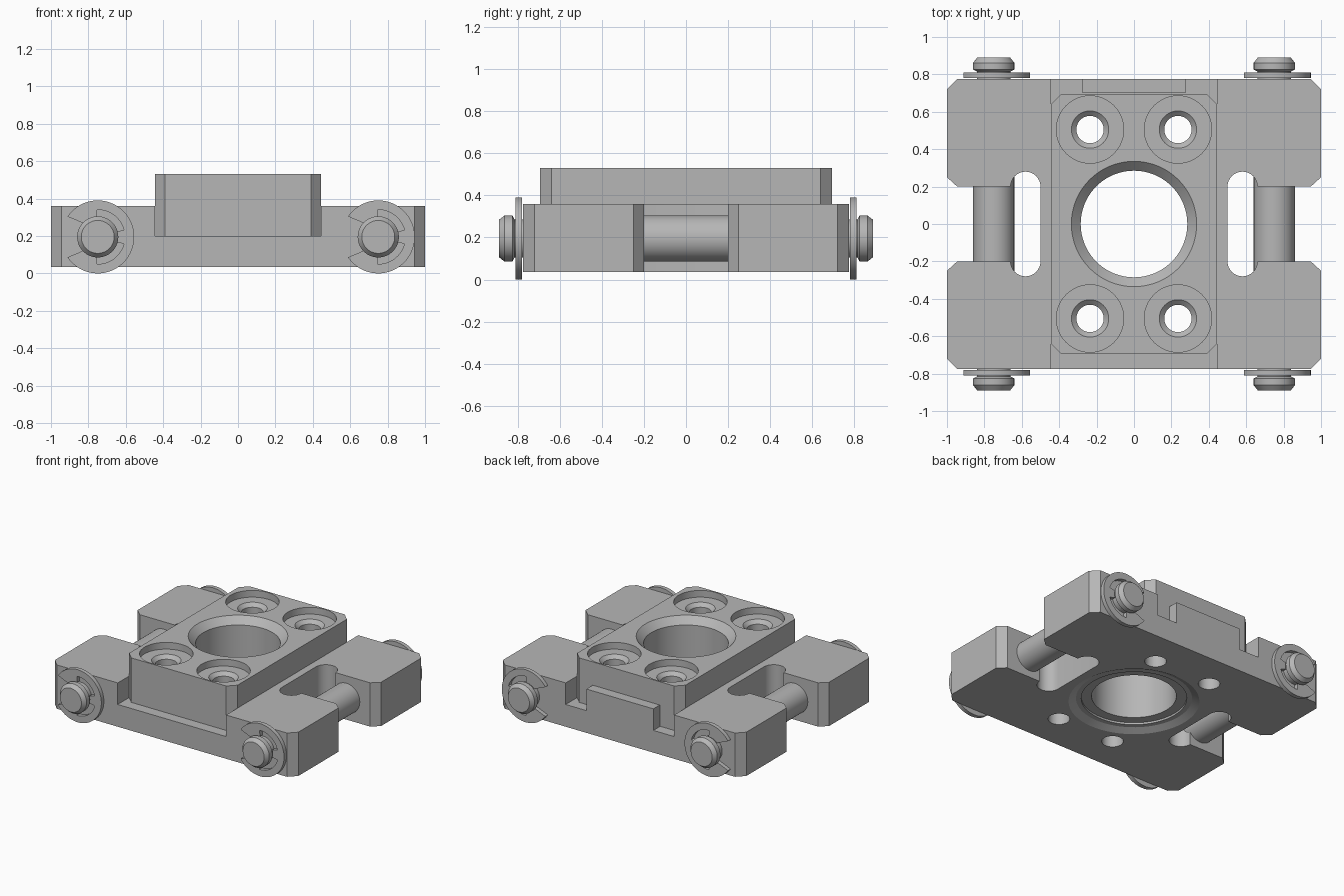
import bpy, bmesh, math
from mathutils import Matrix

if "Cube" in bpy.data.objects:
    bpy.data.objects.remove(bpy.data.objects["Cube"], do_unlink=True)

GREY = 0.47
metal = bpy.data.materials.new("grey_metal")
metal.use_nodes = True
metal.diffuse_color = (GREY, GREY, GREY, 1)
metal.node_tree.nodes["Principled BSDF"].inputs["Base Color"].default_value = (GREY, GREY, GREY, 1)


def finish(name, bm, matrix=None):
    """Turn a bmesh into a named metal object."""
    bmesh.ops.recalc_face_normals(bm, faces=bm.faces)
    if matrix:
        bm.transform(matrix)
    mesh = bpy.data.meshes.new(name)
    bm.to_mesh(mesh)
    bm.free()
    mesh.materials.append(metal)
    obj = bpy.data.objects.new(name, mesh)
    bpy.context.collection.objects.link(obj)
    return obj


def prism(name, outline, z0, z1, matrix=None):
    """Extrude a flat outline from z0 to z1."""
    bm = bmesh.new()
    face = bm.faces.new([bm.verts.new((x, y, z0)) for x, y in outline])
    top = bmesh.ops.extrude_face_region(bm, geom=[face])["geom"]
    verts = [v for v in top if isinstance(v, bmesh.types.BMVert)]
    bmesh.ops.translate(bm, verts=verts, vec=(0, 0, z1 - z0))
    return finish(name, bm, matrix)


def box(name, x0, x1, y0, y1, z0, z1):
    return prism(name, [(x0, y0), (x1, y0), (x1, y1), (x0, y1)], z0, z1)


def lathe(name, profile, matrix=None, sides=64):
    """Solid of revolution about z from (radius, z) pairs."""
    bm = bmesh.new()
    rings = []
    for r, z in profile:
        rings.append([bm.verts.new((r * math.cos(math.tau * i / sides),
                                    r * math.sin(math.tau * i / sides), z))
                      for i in range(sides)])
    for low, high in zip(rings, rings[1:]):
        for i in range(sides):
            j = (i + 1) % sides
            bm.faces.new((low[i], low[j], high[j], high[i]))
    bm.faces.new(rings[0])
    bm.faces.new(rings[-1])
    return finish(name, bm, matrix)


def arc(cx, cy, r, start, end, steps):
    angles = [math.radians(start + (end - start) * i / steps) for i in range(steps + 1)]
    return [(cx + r * math.cos(a), cy + r * math.sin(a)) for a in angles]


def cut(obj, cutters):
    """Subtract every cutter from the object."""
    bpy.context.view_layer.objects.active = obj
    for cutter in cutters:
        mod = obj.modifiers.new("cut", "BOOLEAN")
        mod.operation = "DIFFERENCE"
        mod.solver = "EXACT"
        mod.object = cutter
        bpy.ops.object.modifier_apply(modifier=mod.name)


def four_way(quarter):
    """Mirror a quarter outline (top to middle) in y, then in x."""
    half = quarter + [(x, -y) for x, y in reversed(quarter)]
    return half + [(-x, y) for x, y in reversed(half)]


# Base plate with chamfered corners, side notches and rounded slots
BOTTOM, TOP, FLOOR, LID = 0.035, 0.36, 0.2, 0.53
quarter = [(0.945, 0.775), (1, 0.72), (1, 0.25), (0.945, 0.2)]
quarter += arc(0.58, 0.2, 0.08, 0, 180, 16)
base = prism("base_plate", four_way(quarter), BOTTOM, TOP)

# Raised block sitting in the channel
block = prism("raised_block", four_way([(0.39, 0.695), (0.445, 0.64)]), FLOOR, LID)

# Shared cutters: channel, central bore and counterbored screw holes
channel = box("channel_cutter", -0.445, 0.445, -1, 1, FLOOR, 1)
bore = lathe("bore_cutter", [(0.44, 0), (0.44, BOTTOM), (0.39, 0.06), (0.355, 0.06),
                             (0.355, 0.075), (0.285, 0.075), (0.285, 0.48),
                             (0.335, LID), (0.335, 0.6)], sides=96)
screw_profile = [(0.073, 0), (0.073, 0.455), (0.1, 0.48), (0.18, 0.48), (0.18, 0.6)]
holes = [lathe("screw_hole_cutter", screw_profile, Matrix.Translation((x, y, 0)), 48)
         for x in (-0.235, 0.235) for y in (-0.505, 0.505)]
cut(base, [channel, bore] + holes)
cut(block, [bore] + holes)
for cutter in [channel, bore] + holes:
    bpy.data.objects.remove(cutter, do_unlink=True)

# Locating lip at the back of the channel
lip = box("back_lip", -0.275, 0.275, 0.7, 0.775, FLOOR, TOP)

# Cross pins with grooved, chamfered ends
AXIS_X, AXIS_Z = 0.75, 0.195
half_pin = [(0.11, 0.76), (0.09, 0.765), (0.09, 0.815), (0.11, 0.825), (0.11, 0.862), (0.088, 0.89)]
pin_profile = [(r, -z) for r, z in reversed(half_pin)] + half_pin

# Retaining clips, open towards -x, with two relief slots
upper = arc(0, 0, 0.195, 0, 146, 36) + arc(0, 0, 0.1, 135, 92, 10)
upper += arc(0, 0, 0.145, 92, 15, 18) + arc(0, 0, 0.1, 15, 0, 4)
inner = len(arc(0, 0, 1, 0, 146, 36))
rim, bite = upper[:inner], upper[inner:]
clip_outline = ([(x, -y) for x, y in reversed(rim[1:])] + rim + bite
                + [(x, -y) for x, y in reversed(bite[:-1])])

parts = [base, block, lip]
upright = Matrix.Rotation(math.radians(90), 4, "X")
for side, x in (("right", -AXIS_X), ("left", AXIS_X)):
    place = Matrix.Translation((x, 0, AXIS_Z)) @ upright
    parts.append(lathe(side + "_pin", pin_profile, place))
    parts.append(prism(side + "_front_clip", clip_outline, 0.78, 0.81, place))
    parts.append(prism(side + "_back_clip", clip_outline, -0.81, -0.78, place))

# Smooth round walls, keep machined edges sharp
bpy.ops.object.select_all(action="DESELECT")
for part in parts:
    part.select_set(True)
bpy.context.view_layer.objects.active = base
bpy.ops.object.shade_smooth_by_angle(angle=math.radians(25))
